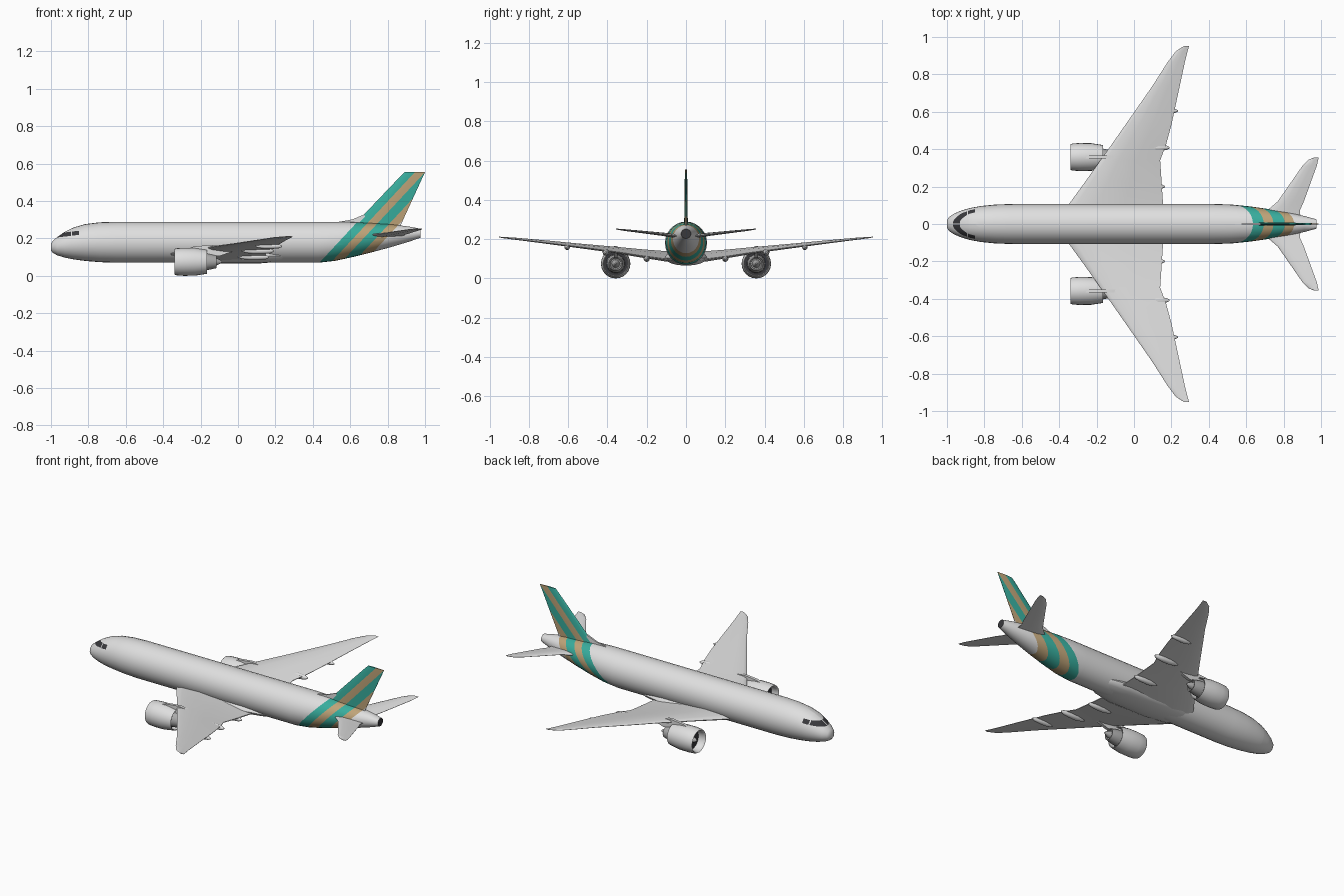
import bpy, bmesh, math
from mathutils import Vector

cube = bpy.data.objects.get("Cube")
if cube:
    bpy.data.objects.remove(cube)


def material(name, r, g, b):
    m = bpy.data.materials.new(name)
    m.use_nodes = True
    m.diffuse_color = (r, g, b, 1)
    m.node_tree.nodes["Principled BSDF"].inputs["Base Color"].default_value = (r, g, b, 1)
    return m


GREY = material("light grey paint", .74, .74, .74)
TEAL = material("teal stripe", .04, .42, .34)
TAN = material("tan stripe", .52, .37, .19)
DARK = material("dark glass", .04, .04, .045)
METAL = material("engine metal", .4, .4, .4)


def finish(name, bm, mats, mirror=False, angle=35):
    bmesh.ops.recalc_face_normals(bm, faces=bm.faces)
    me = bpy.data.meshes.new(name)
    bm.to_mesh(me)
    bm.free()
    for m in mats:
        me.materials.append(m)
    ob = bpy.data.objects.new(name, me)
    bpy.context.collection.objects.link(ob)
    bpy.ops.object.select_all(action='DESELECT')
    ob.select_set(True)
    bpy.context.view_layer.objects.active = ob
    bpy.ops.object.shade_smooth_by_angle(angle=math.radians(angle))
    if mirror:
        mod = ob.modifiers.new("mirror", 'MIRROR')
        mod.use_axis = (False, True, False)
    return ob


def loft(rings, caps=True):
    """Skin a list of equal-length closed rings."""
    bm = bmesh.new()
    vs = [[bm.verts.new(p) for p in ring] for ring in rings]
    n = len(vs[0])
    for a, b in zip(vs, vs[1:]):
        for i in range(n):
            j = (i + 1) % n
            bm.faces.new((a[i], a[j], b[j], b[i]))
    if caps:
        bm.faces.new(vs[0])
        bm.faces.new(vs[-1])
    return bm


def lathe(name, profile, mat, y, z, n=24, caps=True):
    """Turn (x, radius) points around a line along x."""
    rings = [[(x, y + r * math.cos(2 * math.pi * i / n), z + r * math.sin(2 * math.pi * i / n))
              for i in range(n)] for x, r in profile]
    return finish(name, loft(rings, caps), [mat], True)


def plate(name, outline, y, half, mat, mirror=False):
    """Flat part cut from an x-z outline."""
    rings = [[(x, y + s, z) for x, z in outline] for s in (-half, half)]
    return finish(name, loft(rings), [mat], mirror)


def cut(bm, point, normal, faces=None):
    fs = list(faces or bm.faces)
    geom = list({v for f in fs for v in f.verts}) + list({e for f in fs for e in f.edges}) + fs
    bmesh.ops.bisect_plane(bm, geom=geom, dist=1e-5, plane_co=point, plane_no=normal)


# Diagonal stripes shared by the rear body and the fin
SLOPE = .93
EDGES = (.37, .43, .485, .55, .605)


def paint_stripes(bm):
    for e in EDGES:
        cut(bm, (e, 0, 0), (1, 0, -SLOPE))
    for f in bm.faces:
        c = f.calc_center_median()
        band = sum(c.x - SLOPE * c.z > e for e in EDGES)
        f.material_index = (0, 1, 2, 1, 2, 0)[band]


AIRFOIL = [(1, .05), (.6, .38), (.3, .5), (.08, .3), (.015, .12), (0, 0), (.015, -.12),
           (.08, -.3), (.3, -.5), (.6, -.38), (1, -.05)]

# Fuselage: x, bottom, top, half width
body = [(-1, .135, .172, .02), (-.99, .122, .188, .036), (-.965, .109, .208, .054),
        (-.925, .097, .236, .071), (-.88, .088, .258, .085), (-.82, .08, .276, .096),
        (-.74, .073, .286, .104), (-.65, .07, .289, .107), (.43, .07, .289, .107),
        (.52, .08, .289, .104), (.62, .102, .287, .094), (.72, .127, .282, .08),
        (.82, .154, .275, .062), (.91, .181, .264, .043), (.975, .203, .252, .025)]
N = 28
rings = []
for x, lo, hi, w in body:
    rings.append([(x, w * math.sin(2 * math.pi * i / N),
                   (lo + hi) / 2 + (hi - lo) / 2 * math.cos(2 * math.pi * i / N)) for i in range(N)])
bm = loft(rings)
end = max(bm.faces, key=lambda f: f.calc_center_median().x)
bmesh.ops.inset_region(bm, faces=[end], thickness=.007)
paint_stripes(bm)


# Cockpit glazing cut into the nose
def nose():
    return [f for f in bm.faces if f.calc_center_median().x < -.85]


cut(bm, (-.85, 0, 0), (1, 0, 0))
for px in (-.893, -.887):
    cut(bm, (px, 0, 0), (1, 0, 0), nose())
for pz in (.213, .235):
    cut(bm, (-.9, 0, pz), (-.12, 0, 1), nose())
for py in (-.003, .003):
    cut(bm, (0, py, 0), (0, 1, 0), nose())
for f in bm.faces:
    c = f.calc_center_median()
    h = c.z - .12 * (c.x + .9)
    if c.x < -.85 and .213 < h < .235 and abs(c.y) > .003 and not -.893 < c.x < -.887:
        f.material_index = 3
    if c.x > .97 and abs(f.normal.x) > .9 and len(f.verts) > 8:
        f.material_index = 3
finish("fuselage", bm, [GREY, TEAL, TAN, DARK])

# Belly fairing between the wing roots
rings = []
for x, w, d in [(-.4, .03, .004), (-.3, .085, .03), (-.15, .108, .04), (.1, .108, .04),
                (.22, .085, .03), (.32, .03, .004)]:
    rings.append([(x, w * math.cos(2 * math.pi * i / 16), .105 + d * math.sin(2 * math.pi * i / 16))
                  for i in range(16)])
finish("belly_fairing", loft(rings), [GREY])


def span_ring(y, le, te, zl, zt, thick):
    return [(le + (te - le) * t, y, zl + (zt - zl) * t + h * thick) for t, h in AIRFOIL]


# Main wings: y, leading x, trailing x, leading z, trailing z, thickness
wing = [(.03, -.40, .16, .112, .092, .056), (.11, -.345, .155, .12, .098, .052),
        (.22, -.265, .148, .133, .113, .042), (.34, -.18, .14, .147, .132, .034),
        (.42, -.123, .17, .156, .143, .029), (.53, -.046, .2, .167, .158, .024),
        (.74, .1, .245, .19, .184, .016), (.866, .18, .272, .203, .199, .011),
        (.925, .225, .287, .208, .206, .007), (.952, .268, .294, .211, .21, .004)]
finish("wings", loft([span_ring(*s) for s in wing]), [GREY], True)

# Horizontal stabilizers
stab = [(.02, .68, .89, .213, .213, .024), (.075, .715, .888, .219, .219, .02),
        (.12, .768, .908, .225, .225, .017), (.31, .9, .977, .246, .246, .009),
        (.345, .935, .985, .25, .25, .006), (.356, .965, .986, .251, .251, .004)]
finish("stabilizers", loft([span_ring(*s) for s in stab]), [GREY], True)

# Vertical fin with its low front fillet
fin = [(.25, .6, .862, .02), (.3, .647, .883, .018), (.535, .871, .991, .012), (.555, .892, 1, .009)]
bm = loft([[(le + (te - le) * t, h * k, z) for t, h in AIRFOIL] for z, le, te, k in fin])
paint_stripes(bm)
finish("tail_fin", bm, [GREY, TEAL, TAN])
plate("fin_fillet", [(.54, .28), (.54, .289), (.61, .301), (.675, .328), (.69, .28)], 0, .005, GREY)

# Engines, one pair
EY, EZ = .358, .075
lathe("engine_nacelle", [(-.29, .058), (-.325, .06), (-.336, .064), (-.34, .068), (-.33, .072),
                         (-.29, .075), (-.23, .074), (-.165, .064), (-.167, .06), (-.21, .06)],
      GREY, EY, EZ, caps=False)
lathe("engine_fan", [(-.295, .059), (-.285, .059)], DARK, EY, EZ)
lathe("engine_spinner", [(-.325, .003), (-.312, .013), (-.29, .02)], METAL, EY, EZ)
lathe("engine_duct", [(-.215, .061), (-.205, .061)], DARK, EY, EZ)
lathe("engine_core", [(-.21, .048), (-.165, .045), (-.115, .034), (-.117, .029), (-.125, .027)],
      METAL, EY, EZ)
lathe("engine_exhaust_cone", [(-.13, .022), (-.11, .018), (-.085, .004)], METAL, EY, EZ, n=16)
plate("engine_pylon", [(-.28, .14), (-.24, .156), (-.15, .165), (-.06, .155), (.0, .14),
                       (-.1, .105), (-.18, .11), (-.27, .13)], EY, .009, GREY, True)

# Flap track fairings below the trailing edge: y, start x, end x, z, radius
for label, y, x0, x1, z, r in [("inner", .2, .0, .165, .1, .016), ("middle", .408, .02, .19, .133, .017),
                               ("outer", .605, .09, .235, .158, .014)]:
    shape = [(0, .1), (.12, .6), (.35, 1), (.65, 1), (.9, .75), (1, .25)]
    lathe(label + "_flap_fairing", [(x0 + (x1 - x0) * t, r * k) for t, k in shape], GREY, y, z, n=12)
